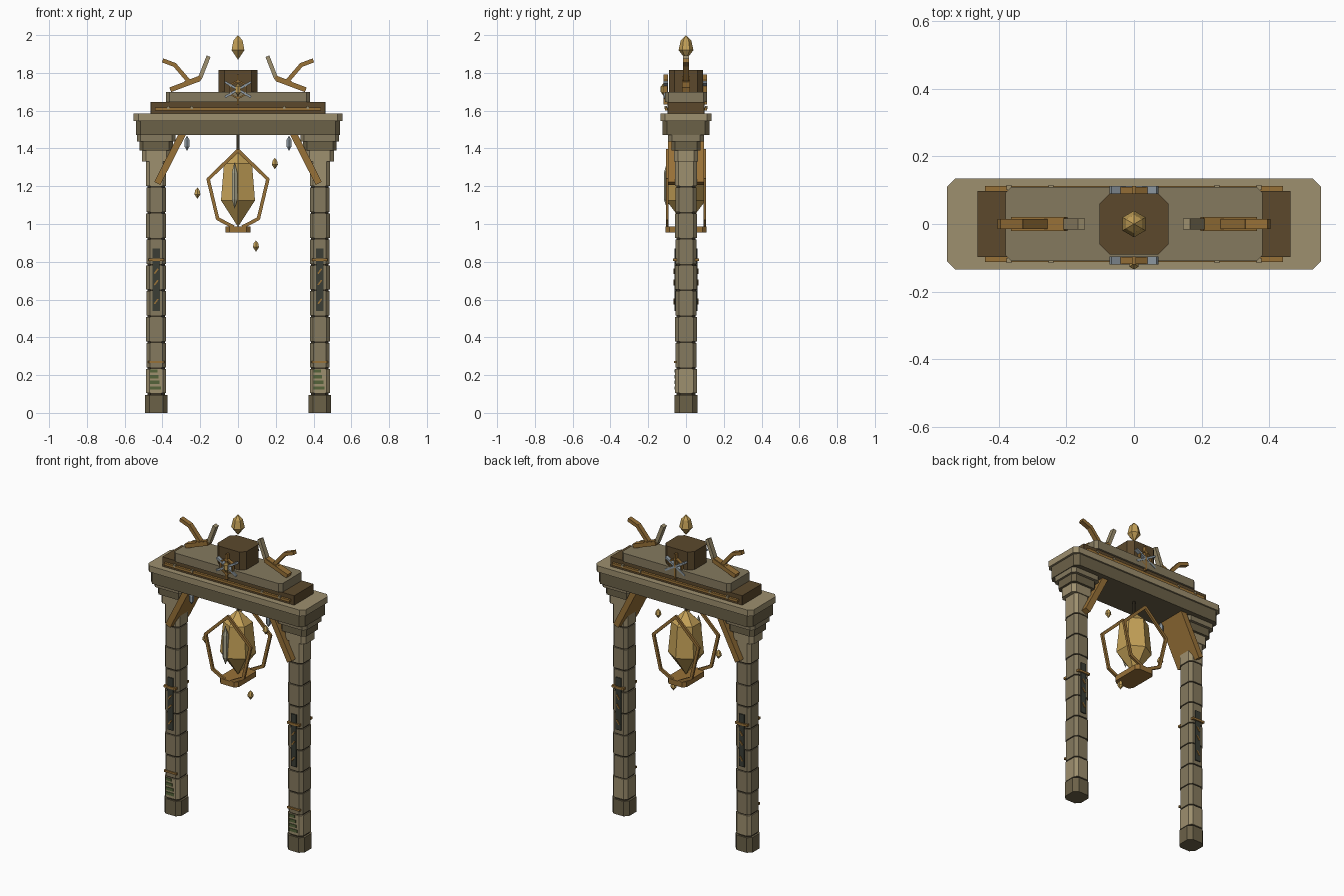
import bpy, bmesh, math
from mathutils import Vector, Matrix

if "Cube" in bpy.data.objects:
    bpy.data.objects.remove(bpy.data.objects["Cube"])


def mat(name, hexcol):
    m = bpy.data.materials.new(name)
    rgb = [(int(hexcol[i:i + 2], 16) / 255) ** 2.2 for i in (0, 2, 4)]
    m.diffuse_color = (*rgb, 1)
    m.use_nodes = True
    m.node_tree.nodes["Principled BSDF"].inputs["Base Color"].default_value = m.diffuse_color
    return m


STONE = mat("stone", "84795f")
PALE = mat("pale_stone", "9c8e6e")
DIM = mat("dim_stone", "6b6149")
DARK = mat("dark_wood", "5c4a30")
MORTAR = mat("mortar", "3a3428")
COPPER = mat("copper", "96703a")
GOLD = mat("gold_crystal", "c29f58")
STEEL = mat("steel", "8f9aa2")
SHARD = mat("shard", "a8a58c")
SLATE = mat("slate", "3d4038")
MOSS = mat("moss", "56633c")


def finish(name, bm, m):
    bmesh.ops.recalc_face_normals(bm, faces=bm.faces[:])
    me = bpy.data.meshes.new(name)
    bm.to_mesh(me)
    bm.free()
    me.materials.append(m)
    ob = bpy.data.objects.new(name, me)
    bpy.context.collection.objects.link(ob)
    return ob


def block(name, x, y, z0, z1, wx, wy, c, m):
    """Upright block with chamfered corners."""
    bm = bmesh.new()
    a, b = wx / 2, wy / 2
    pts = [(a - c, -b), (a, c - b), (a, b - c), (a - c, b),
           (c - a, b), (-a, b - c), (-a, c - b), (c - a, -b)]
    f = bm.faces.new([bm.verts.new((x + px, y + py, z0)) for px, py in pts])
    r = bmesh.ops.extrude_face_region(bm, geom=[f])
    bmesh.ops.translate(bm, vec=(0, 0, z1 - z0),
                        verts=[v for v in r["geom"] if isinstance(v, bmesh.types.BMVert)])
    if not [g for g in bm.faces if all(abs(v.co.z - z0) < 1e-6 for v in g.verts)]:
        bm.faces.new([v for v in f.verts])
    return finish(name, bm, m)


def bars(name, path, y, width, depth, m):
    """Chain of rectangular bars along (x, z) points at depth y."""
    bm = bmesh.new()
    for p, q in zip(path, path[1:]):
        d = Vector((q[0] - p[0], 0, q[1] - p[1]))
        ang = -math.atan2(d.z, d.x)
        mid = Vector(((p[0] + q[0]) / 2, y, (p[1] + q[1]) / 2))
        M = (Matrix.Translation(mid) @ Matrix.Rotation(ang, 4, 'Y')
             @ Matrix.Diagonal((d.length + width * 0.3, depth, width, 1)))
        bmesh.ops.create_cube(bm, size=1, matrix=M)
    return finish(name, bm, m)


def crystal(name, x, y, z0, z1, rings, m, n=6, flat=1.0):
    """Pointed gem: rings of (z, radius) between two tips."""
    bm = bmesh.new()
    lo, hi = bm.verts.new((x, y, z0)), bm.verts.new((x, y, z1))
    loops = []
    for z, r in rings:
        loops.append([bm.verts.new((x + r * math.cos(math.tau * (i + .5) / n) / math.cos(math.pi / n),
                                    y + r * flat * math.sin(math.tau * (i + .5) / n) / math.cos(math.pi / n), z))
                      for i in range(n)])
    for i in range(n):
        j = (i + 1) % n
        bm.faces.new((lo, loops[0][j], loops[0][i]))
        bm.faces.new((hi, loops[-1][i], loops[-1][j]))
        for a, b in zip(loops, loops[1:]):
            bm.faces.new((a[i], a[j], b[j], b[i]))
    return finish(name, bm, m)


# Pillars, capitals and everything mirrored left/right
for s, side in ((-1, "left"), (1, "right")):
    px = 0.433 * s
    block(f"{side}_mortar_core", px, 0, 0.02, 1.4, 0.094, 0.1, 0.018, MORTAR)
    block(f"{side}_pillar_foot", px, 0, 0, 0.095, 0.12, 0.12, 0.025, DIM)
    seams = [0.1, 0.237, 0.374, 0.511, 0.648, 0.785, 0.922, 1.059, 1.196, 1.335]
    for i, (a, b) in enumerate(zip(seams, seams[1:])):
        block(f"{side}_pillar_block_{i}", px, 0, a + 0.004, b - 0.004,
              0.106 - 0.003 * (i % 2), 0.114 - 0.003 * (i % 2), 0.018,
              PALE if i in (0, 8) else STONE)
    block(f"{side}_capital_low", px, 0, 1.33, 1.388, 0.15, 0.125, 0.02, PALE)
    block(f"{side}_capital_mid", px, 0, 1.388, 1.438, 0.178, 0.155, 0.02, DIM)
    block(f"{side}_capital_top", px, 0, 1.438, 1.475, 0.205, 0.19, 0.02, STONE)

    # Diagonal brace board
    bars(f"{side}_brace", [(0.425 * s, 1.22), (0.295 * s, 1.475)], 0, 0.036, 0.19, COPPER)

    # Inlaid panels with copper marks, front and back
    for f, face in ((-1, "front"), (1, "back")):
        fy = 0.056 * f
        bars(f"{side}_{face}_panel", [(px, 0.545), (px, 0.865)], fy, 0.038, 0.012, SLATE)
        bars(f"{side}_{face}_panel_band", [(px - 0.04, 0.81), (px + 0.04, 0.81)], fy * 1.04, 0.014, 0.02, COPPER)
        for k, z in enumerate((0.75, 0.69, 0.59)):
            bars(f"{side}_{face}_panel_mark_{k}", [(px - 0.009, z - 0.012), (px + 0.009, z + 0.012)],
                 fy * 1.06, 0.008, 0.016, COPPER)

    # Front moss and low band
    for k in range(4):
        bars(f"{side}_moss_{k}", [(px - 0.03, 0.132 + 0.03 * k), (px + 0.022 - 0.006 * k, 0.132 + 0.03 * k)],
             -0.057, 0.018, 0.008, MOSS)
    bars(f"{side}_low_band", [(px - 0.042, 0.27), (px + 0.042, 0.27)], -0.057, 0.012, 0.012, COPPER)

    # Hanging pendants
    crystal(f"{side}_pendant", 0.27 * s, -0.08, 1.388, 1.468, [(1.41, 0.013), (1.445, 0.013)], STEEL)

    # Roof branches
    bars(f"{side}_branch_root", [(0.355 * s, 1.712), (0.205 * s, 1.768)], 0, 0.026, 0.042, COPPER)
    bars(f"{side}_branch_outer", [(0.26 * s, 1.755), (0.335 * s, 1.842), (0.396 * s, 1.865)], 0, 0.022, 0.03, COPPER)
    bars(f"{side}_branch_inner", [(0.28 * s, 1.745), (0.2 * s, 1.775)], 0, 0.022, 0.034, COPPER)
    bars(f"{side}_branch_tip", [(0.2 * s, 1.775), (0.157 * s, 1.885)], 0, 0.022, 0.032, PALE)

# Lintel and stepped roof
block("lintel_beam", 0, 0, 1.47, 1.546, 1.08, 0.25, 0.025, DIM)
block("lintel_slab", 0, 0, 1.546, 1.585, 1.106, 0.27, 0.025, PALE)
block("roof_lower", 0, 0, 1.585, 1.645, 0.926, 0.196, 0.002, DARK)
block("roof_middle", 0, 0, 1.645, 1.7, 0.76, 0.22, 0.018, STONE)
block("roof_crown", 0, 0, 1.7, 1.815, 0.204, 0.18, 0.03, DARK)

# Copper trim, rivets and star emblem on both faces
for f, face in ((-1, "front"), (1, "back")):
    bars(f"{face}_trim", [(-0.438, 1.61), (0.438, 1.61)], 0.103 * f, 0.016, 0.018, COPPER)
    for k, x in enumerate((-0.37, -0.245, 0.245, 0.37)):
        bars(f"{face}_rivet_{k}", [(x - 0.005, 1.617), (x + 0.005, 1.617)], 0.108 * f, 0.014, 0.014, PALE)
    ey = -0.108 if f < 0 else 0.1
    ring = [(0.048 * math.sin(math.tau * i / 6), 1.712 + 0.048 * math.cos(math.tau * i / 6)) for i in range(7)]
    bars(f"{face}_emblem_ring", ring, ey, 0.008, 0.02, COPPER)
    for i in range(6):
        a = math.tau * i / 6
        bars(f"{face}_emblem_spoke_{i}", [(0, 1.712), (0.078 * math.sin(a), 1.712 + 0.078 * math.cos(a))],
             ey, 0.012, 0.024, COPPER if i % 3 == 0 else STEEL)
crystal("emblem_gem", 0, -0.118, 1.677, 1.747, [(1.7, 0.014), (1.727, 0.014)], GOLD)

# Floating finial
crystal("finial_gem", 0, 0, 1.87, 2.0, [(1.92, 0.034), (1.972, 0.024)], GOLD)

# Hanging crystal in its cage
bars("hanging_rod", [(0, 1.38), (0, 1.475)], 0, 0.014, 0.014, MORTAR)
crystal("main_crystal", 0, 0, 0.985, 1.4, [(1.125, 0.09), (1.32, 0.074)], GOLD)
crystal("crystal_shard", -0.018, -0.1, 1.08, 1.33, [(1.13, 0.015), (1.27, 0.015)], SHARD)
block("cage_base", 0, 0, 0.955, 0.988, 0.132, 0.215, 0.02, COPPER)
half = [(0, 1.39), (0.158, 1.237), (0.108, 1.028), (0.025, 0.985)]
for f, face in ((-1, "front"), (1, "back")):
    loop = [(-x, z) for x, z in half[::-1]] + half[1:]
    bars(f"cage_{face}_frame", loop, 0.099 * f, 0.018, 0.014, COPPER)

# Small floating gems
for k, (x, y, z) in enumerate(((0.195, 0, 1.32), (-0.215, -0.02, 1.163), (0.095, -0.01, 0.883))):
    crystal(f"floating_gem_{k}", x, y, z - 0.03, z + 0.03, [(z - 0.006, 0.016), (z + 0.015, 0.012)], GOLD)
